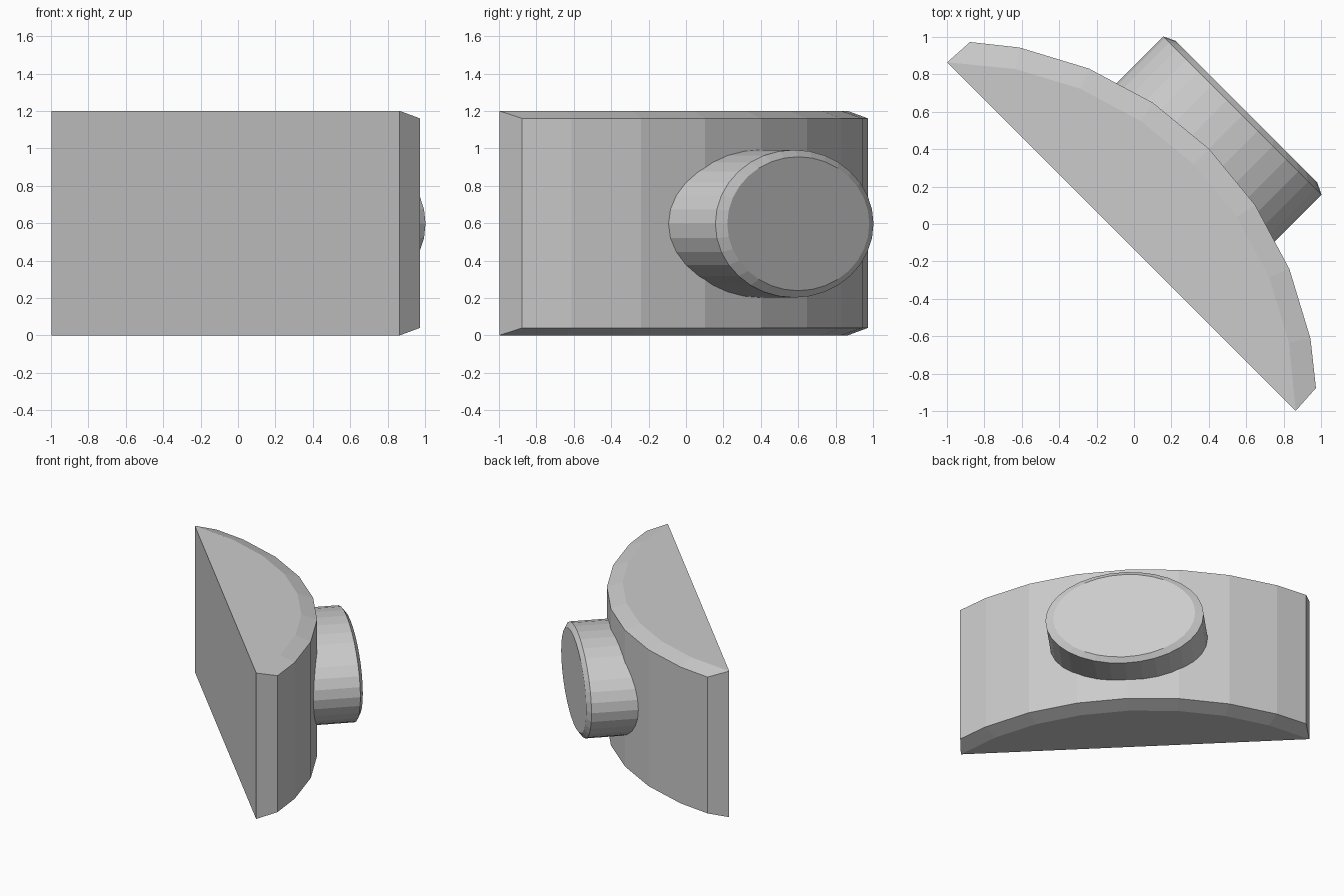
import bpy, bmesh
from math import sin, cos, radians, sqrt, tau

if "Cube" in bpy.data.objects:
    bpy.data.objects.remove(bpy.data.objects["Cube"])

S = sqrt(0.5)


def place(u, v, z):
    # u points outward along the diagonal, v runs along the flat back
    return (S * (u + v), S * (u - v), z)


def loft(name, rings):
    # Closed solid through matching rings of points, capped at both ends
    bm = bmesh.new()
    loops = [[bm.verts.new(p) for p in ring] for ring in rings]
    n = len(loops[0])
    for a, b in zip(loops, loops[1:]):
        for i in range(n):
            j = (i + 1) % n
            bm.faces.new((a[i], a[j], b[j], b[i]))
    bm.faces.new(loops[0])
    bm.faces.new(loops[-1])
    bmesh.ops.remove_doubles(bm, verts=bm.verts, dist=1e-5)
    bmesh.ops.recalc_face_normals(bm, faces=bm.faces)
    mesh = bpy.data.meshes.new(name)
    bm.to_mesh(mesh)
    bm.free()
    obj = bpy.data.objects.new(name, mesh)
    bpy.context.collection.objects.link(obj)
    return obj


# Curved body: a slice of a 32-sided disc with chamfered rims and a flat back
CENTRE, OUTER, INNER, HEIGHT, CHAMFER = -1.412, 1.98, 1.863, 1.2, 0.04
angles = [radians(11.25 * i) for i in range(-4, 5)]
inner = [(CENTRE + INNER * cos(a), INNER * sin(a)) for a in angles]
outer = [(CENTRE + OUTER * cos(a), OUTER * sin(a)) for a in angles]
outer[0], outer[-1] = (0.068, -1.308), (0.068, 1.308)

bm = bmesh.new()
make = lambda pts, z: [bm.verts.new(place(u, v, z)) for u, v in pts]
rows = [make(inner, 0), make(outer, CHAMFER),
        make(outer, HEIGHT - CHAMFER), make(inner, HEIGHT)]
for a, b in zip(rows, rows[1:]):
    for i in range(8):
        bm.faces.new((a[i], a[i + 1], b[i + 1], b[i]))
bm.faces.new(rows[0])
bm.faces.new(rows[3])
for k in (0, -1):
    bm.faces.new([r[k] for r in rows])
bm.faces.new((rows[0][0], rows[0][-1], rows[3][-1], rows[3][0]))
bmesh.ops.recalc_face_normals(bm, faces=bm.faces)
mesh = bpy.data.meshes.new("curved_body")
bm.to_mesh(mesh)
bm.free()
bpy.context.collection.objects.link(bpy.data.objects.new("curved_body", mesh))


# Oval button with a chamfered rim, rooted inside the body
def oval(u, rv, rz):
    return [place(u, rv * cos(tau * i / 32), 0.597 + rz * sin(tau * i / 32))
            for i in range(32)]


loft("oval_button", [oval(0.25, 0.598, 0.395), oval(0.82, 0.598, 0.395),
                     oval(0.849, 0.537, 0.358)])
